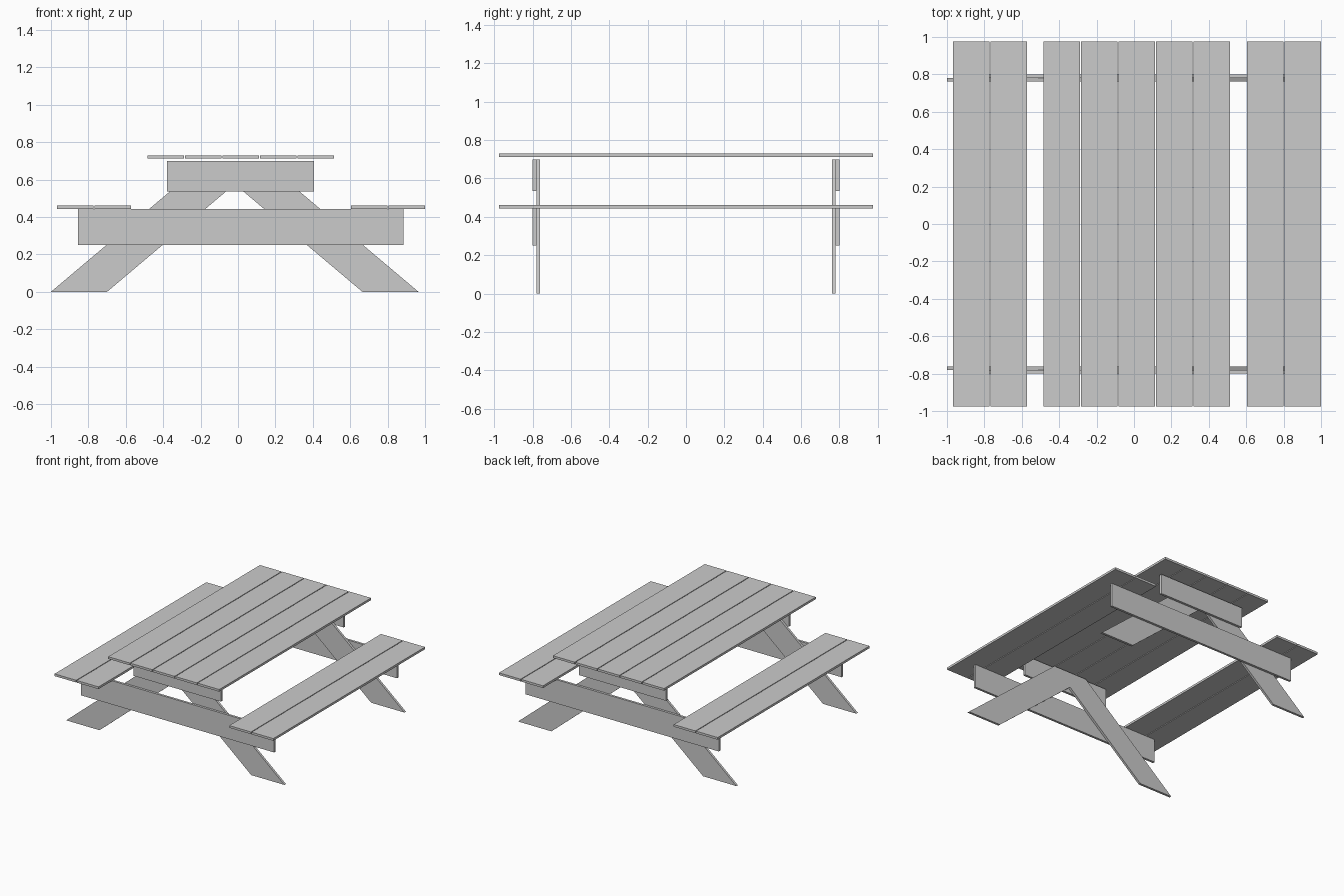
import bpy, bmesh

if "Cube" in bpy.data.objects:
    bpy.data.objects.remove(bpy.data.objects["Cube"])


def prism(name, outline, y0, y1):
    """Extrude an x/z outline from y0 to y1."""
    bm = bmesh.new()
    face = bm.faces.new([bm.verts.new((x, y0, z)) for x, z in outline])
    ext = bmesh.ops.extrude_face_region(bm, geom=[face])
    moved = [v for v in ext["geom"] if isinstance(v, bmesh.types.BMVert)]
    bmesh.ops.translate(bm, verts=moved, vec=(0, y1 - y0, 0))
    bmesh.ops.recalc_face_normals(bm, faces=bm.faces)
    mesh = bpy.data.meshes.new(name)
    bm.to_mesh(mesh)
    bm.free()
    obj = bpy.data.objects.new(name, mesh)
    bpy.context.collection.objects.link(obj)
    return obj


def board(name, x0, x1, z0, z1, y0, y1):
    return prism(name, [(x0, z0), (x1, z0), (x1, z1), (x0, z1)], y0, y1)


def planks(name, start, count, z0, z1):
    """Row of lengthwise planks separated by narrow gaps."""
    width, gap = 0.195, 0.006
    for i in range(count):
        x = start + i * (width + gap)
        board(f"{name}_{i + 1}", x, x + width, z0, z1, -0.975, 0.975)


# Table top and the two benches
planks("table_plank", -0.485, 5, 0.712, 0.73)
planks("left_bench_plank", -0.968, 2, 0.443, 0.461)
planks("right_bench_plank", 0.604, 2, 0.443, 0.461)

# Pair of slanted legs joined at the top as one inverted V
LEGS = [(-1.0, 0), (-0.70, 0), (-0.0175, 0.5755), (0.665, 0),
        (0.965, 0), (0.135, 0.70), (-0.17, 0.70)]

# End frames: legs inside, cross beams outside
for side, s in (("front", -1), ("back", 1)):
    prism(f"{side}_legs", LEGS, s * 0.761, s * 0.78)
    board(f"{side}_bench_beam", -0.855, 0.885, 0.25, 0.443, s * 0.78, s * 0.799)
    board(f"{side}_table_beam", -0.38, 0.405, 0.535, 0.70, s * 0.78, s * 0.799)
